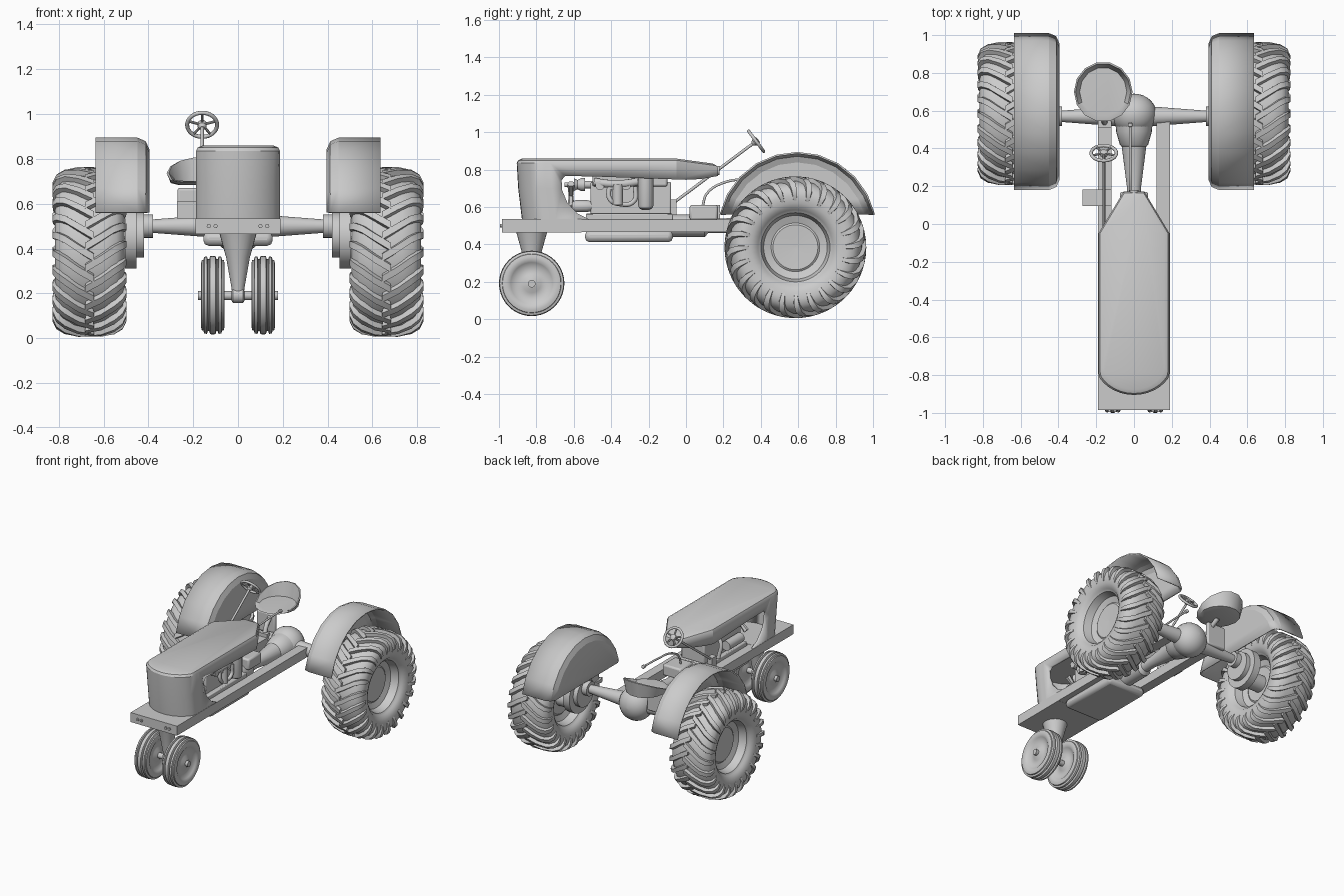
import bpy, bmesh
from math import pi, cos, sin, radians
from mathutils import Vector

if "Cube" in bpy.data.objects:
    bpy.data.objects.remove(bpy.data.objects["Cube"])


def add(name, verts, faces, mirror=False, angle=35):
    bm = bmesh.new()
    vs = [bm.verts.new(v) for v in verts]
    for f in faces:
        bm.faces.new([vs[i] for i in f])
    bmesh.ops.remove_doubles(bm, verts=bm.verts, dist=1e-5)
    bmesh.ops.recalc_face_normals(bm, faces=bm.faces)
    me = bpy.data.meshes.new(name)
    bm.to_mesh(me)
    bm.free()
    ob = bpy.data.objects.new(name, me)
    bpy.context.collection.objects.link(ob)
    shade(ob, angle)
    if mirror:
        ob.modifiers.new("mirror", 'MIRROR').use_mirror_merge = False
    return ob


def shade(ob, angle=35):
    bpy.ops.object.select_all(action='DESELECT')
    ob.select_set(True)
    bpy.context.view_layer.objects.active = ob
    bpy.ops.object.shade_smooth_by_angle(angle=radians(angle))


def loft(name, rings, closed=False, **kw):
    """Skin equal-length rings; caps at both ends, or joined end to start."""
    n, m = len(rings[0]), len(rings)
    faces = [(i * n + j, i * n + (j + 1) % n, (i + 1) % m * n + (j + 1) % n, (i + 1) % m * n + j)
             for i in range(m if closed else m - 1) for j in range(n)]
    if not closed:
        faces += [tuple(range(n)), tuple(range((m - 1) * n, m * n))]
    return add(name, [v for r in rings for v in r], faces, **kw)


def lathe(name, loc, axis, prof, seg=32, closed=False, **kw):
    """Spin (height, radius) points about an axis through loc."""
    q = Vector(axis).to_track_quat('Z', 'Y')
    rings = [[Vector(loc) + q @ Vector((max(r, 1e-3) * cos(2 * pi * k / seg), max(r, 1e-3) * sin(2 * pi * k / seg), h))
              for k in range(seg)] for h, r in prof]
    return loft(name, rings, closed, **kw)


def box(name, x, y, z, bevel=0, **kw):
    rings = [[(x[0], y[0], c), (x[1], y[0], c), (x[1], y[1], c), (x[0], y[1], c)] for c in z]
    ob = loft(name, rings, **kw)
    if bevel:
        b = ob.modifiers.new("bevel", 'BEVEL')
        b.width, b.segments = bevel, 2
    return ob


def rod(name, a, b, r, r2=None, seg=16, **kw):
    d = Vector(b) - Vector(a)
    return lathe(name, a, d, [(0, r), (d.length, r if r2 is None else r2)], seg, **kw)


def tube(name, pts, r):
    cu = bpy.data.curves.new(name, 'CURVE')
    cu.dimensions, cu.bevel_depth, cu.bevel_resolution = '3D', r, 3
    cu.use_fill_caps = True
    sp = cu.splines.new('BEZIER')
    sp.bezier_points.add(len(pts) - 1)
    for p, c in zip(sp.bezier_points, pts):
        p.co = c
        p.handle_left_type = p.handle_right_type = 'AUTO'
    ob = bpy.data.objects.new(name, cu)
    bpy.context.collection.objects.link(ob)
    bpy.ops.object.select_all(action='DESELECT')
    ob.select_set(True)
    bpy.context.view_layer.objects.active = ob
    bpy.ops.object.convert(target='MESH')
    shade(bpy.context.object, 50)


def cut(ob, cutter):
    m = ob.modifiers.new("cut", 'BOOLEAN')
    m.object, m.solver = cutter, 'EXACT'
    cutter.hide_render = True
    cutter.hide_viewport = True


# rear tyres with rims
WX, WY, WZ = 0.6625, 0.585, 0.385
half = [(0.0, .357), (.07, .354), (.12, .338), (.148, .31), (.155, .275), (.148, .235), (.135, .207),
        (.125, .2), (.115, .185), (.06, .17), (.045, .13), (.052, .12), (.045, 0)]
prof = [(-h, r) for h, r in reversed(half[1:])] + half
lathe("rear_wheel", (WX, WY, WZ), (1, 0, 0), prof, 48, mirror=True)

# curved chevron tread lugs
path = [(-.02, .378, .20, .05), (.05, .379, .09, .05), (.11, .368, -.02, .05), (.148, .345, -.08, .052),
        (.165, .31, -.11, .05), (.163, .275, -.12, .042), (.152, .25, -.12, .035)]
verts, faces = [], []
N = 24
for side in (-1, 1):
    for i in range(N):
        a0 = 2 * pi * (i + (.5 if side > 0 else 0)) / N
        s = len(verts)
        for x, r, p, w in path:
            bx, br = x * .82, .25 + (r - .25) * .7
            for xx, rr, ww in ((bx, br, w * 1.25), (x, r, w * .9), (x, r, -w * .9), (bx, br, -w * 1.25)):
                a = a0 + p + ww
                verts.append((WX + side * xx, WY + rr * cos(a), WZ + rr * sin(a)))
        m = len(path)
        for k in range(m - 1):
            for j in range(4):
                faces.append((s + k * 4 + j, s + k * 4 + (j + 1) % 4, s + k * 4 + 4 + (j + 1) % 4, s + k * 4 + 4 + j))
        faces += [(s, s + 1, s + 2, s + 3), tuple(s + m * 4 - 4 + j for j in range(4))]
add("tyre_lugs", verts, faces, mirror=True, angle=40)

# fenders: faceted arch with rounded inner edge and filled inner wall
rows = []
for x, r in ((.635, .42), (.45, .42), (.415, .405), (.4, .37)):
    t0 = math_a = 0.2155
    row = []
    for k in range(11):
        a = t0 + (pi - 2 * t0) * k / 10
        row.append((x, .595 + r * cos(a), max(.56, .47 + r * sin(a))))
    row[0], row[-1] = (x, row[0][1], .56), (x, row[-1][1], .56)
    rows.append(row)
faces = [(i * 11 + j, i * 11 + j + 1, i * 11 + 12 + j, i * 11 + 11 + j) for i in range(3) for j in range(10)]
faces.append(tuple(range(33, 44)))
f = add("fender", [v for r in rows for v in r], faces, mirror=True, angle=20)
sol = f.modifiers.new("sheet", 'SOLIDIFY')
sol.thickness, sol.offset = .01, 0

# rear axle, drop housings and transmission
lathe("axle_housing", (0, .57, .5), (1, 0, 0), [(.05, .055), (.12, .05), (.38, .03), (.38, .052), (.43, .052)], 24, mirror=True)
rod("drop_housing_inner", (.42, .575, .46), (.455, .575, .46), .10, seg=24, mirror=True)
rod("drop_housing_outer", (.452, .58, .45), (.505, .58, .45), .14, seg=24, mirror=True)
rod("wheel_shaft", (.5, WY, WZ), (.64, WY, WZ), .06, seg=24, mirror=True)
lathe("differential", (0, .58, .5), (0, 1, 0), [(.11 * sin(t), .12 * cos(t)) for t in [pi * (k / 14 - .5) for k in range(15)]], 28)
lathe("transmission", (0, 0, .5), (0, 1, 0),
      [(-.1, .06), (.1, .06), (.12, .038), (.2, .038), (.41, .065), (.42, .075), (.49, .095), (.56, .1)], 24)

# frame
box("front_plate", (-.19, .19), (-.985, -.56), (.465, .535))
box("frame_rail", (.12, .19), (-.57, .545), (.466, .534), mirror=True)
box("oil_pan", (-.155, .155), (-.54, -.07), (.412, .475), .025)
for x in (-.13, -.1, .1, .13):
    rod("front_bolt", (x, -.995, .5), (x, -.98, .5), .01, seg=6)

# front pedestal, axle and twin wheels
lathe("front_pedestal", (0, -.825, 0), (0, 0, 1), [(.2, .026), (.23, .03), (.36, .053), (.475, .085)], 28)
lathe("front_hub", (0, -.825, .19), (1, 0, 0), [(-.178, .02), (-.03, .02), (-.022, .034), (.022, .034), (.03, .02), (.178, .02)], 20)
hf = [(0, .175), (.012, .174), (.016, .161), (.022, .161), (.026, .173), (.038, .171), (.042, .158), (.049, .156),
      (.053, .14), (.05, .12), (.044, .112), (.04, .105), (.03, .085), (.032, .05), (.045, .03), (.045, 0)]
lathe("front_wheel", (.1125, -.825, .192), (1, 0, 0), [(-h, r) for h, r in reversed(hf[1:])] + hf, 40, mirror=True)


# hood: rounded nose, tapered tail, sides cut open around the engine
def outline(z, inset=0, shift=0, drop=.03):
    w = .188 - inset
    front, tail = -.905 + inset + shift, .172 - inset
    pts = [(w * cos(pi + pi * k / 18), front + .18 - .18 * abs(sin(pi + pi * k / 18)) ** 1.0) for k in range(19)]
    if shift:
        pts = [(x * .97, y) for x, y in pts]
    pts += [(w, -.05), (.055 - inset / 2, tail), (-.055 + inset / 2, tail), (-w, -.05)]
    # flatten the nose toward a squarer plan
    pts = [(max(-w, min(w, x * 1.12)) if y < -.5 else x, y) for x, y in pts]
    return [(x, y, z - drop * max(0, (y + .05) / .22)) for x, y in pts]


hood = loft("hood", [outline(.532, 0, .028, 0), outline(.70, 0, .008, 0), outline(.835), outline(.85, .008), outline(.859, .028)], angle=30)
hollow = loft("hood_hollow", [outline(.50, .016, .028, 0), outline(.835, .016)])
side = [(-.50, .5), (-.515, .533), (-.58, .565), (-.635, .625), (-.662, .69), (-.665, .745), (-.645, .766),
        (-.5, .764), (0, .746), (.08, .75), (.17, .766), (.3, .77), (.3, .5)]
opening = loft("hood_opening", [[(x, y, z) for y, z in side] for x in (-.4, .4)])
cut(hood, hollow)
cut(hood, opening)
rod("dash_gauge", (0, .165, .795), (0, .18, .795), .024, seg=20)

# engine with manifold, carburettor, canister and pulleys
box("engine_base", (-.125, .125), (-.535, -.07), (.53, .565), .006)
box("engine_block", (-.095, .095), (-.51, -.08), (.56, .735), .008)
box("engine_head", (-.105, .105), (-.5, -.1), (.71, .80), .01)
lathe("oil_canister", (.135, -.215, 0), (0, 0, 1), [(.585, .02), (.595, .036), (.61, .041), (.77, .041)], 20)
tube("exhaust_manifold", [(.125, -.49, .735), (.135, -.42, .725), (.135, -.33, .725), (.125, -.26, .735)], .022)
tube("intake_pipe", [(.135, -.41, .72), (.14, -.405, .64), (.14, -.36, .618), (.14, -.28, .63), (.14, -.27, .71)], .013)
rod("carburettor", (.14, -.365, .61), (.14, -.365, .72), .028)
for y in (-.46, -.39, -.32):
    rod("manifold_port", (.08, y, .715), (.15, y, .715), .024)
lathe("fan_pulley", (0, 0, .72), (0, 1, 0), [(-.65, .012), (-.6, .012), (-.6, .035), (-.58, .025), (-.56, .035), (-.54, .035), (-.54, .02), (-.5, .02)], 20)
lathe("crank_pulley", (.07, 0, .605), (0, 1, 0), [(-.61, .02), (-.59, .032), (-.53, .032), (-.5, .025)], 20)
for k in range(4):
    a = pi / 4 + k * pi / 2
    rod("fan_blade", (0, -.615, .66), (.09 * cos(a), -.615, .66 + .09 * sin(a)), .012, .02, seg=6)
rod("generator", (-.13, -.45, .63), (-.13, -.28, .63), .035, seg=20)
tube("left_pipe", [(-.1, -.2, .72), (-.14, -.2, .7), (-.14, -.18, .58)], .014)

# gearbox top and shift lever
box("gear_cover", (-.075, .075), (.02, .17), (.53, .612), .012)
tube("gear_lever", [(-.02, .09, .61), (-.02, .11, .67), (-.02, .2, .73), (-.02, .36, .75), (-.02, .52, .755)], .007)
lathe("lever_knob", (-.02, .525, .755), (0, 1, 0), [(-.014, .004), (-.008, .013), (.008, .013), (.014, .004)], 12)
box("step_box", (-.272, -.12), (.095, .182), (.535, .61))

# steering column and wheel
S0, S1 = Vector((-.16, -.07, .62)), Vector((-.16, .375, .952))
rod("steering_column", S0, S1, .008)
ax = (S1 - S0).normalized()
lathe("steering_rim", S1, ax, [(.009 * sin(2 * pi * k / 10), .067 + .009 * cos(2 * pi * k / 10)) for k in range(10)], 32, closed=True, angle=60)
lathe("steering_hub", S1, ax, [(-.025, .01), (-.012, .02), (.01, .02), (.014, .008)], 16)
up = Vector((1, 0, 0)).cross(ax)
for k in range(5):
    a = pi / 2 + 2 * pi * k / 5
    rod("steering_spoke", S1, S1 + .066 * (Vector((1, 0, 0)) * cos(a) + up * sin(a)), .006, seg=8)
box("column_bracket", (-.18, -.14), (-.1, -.05), (.53, .64))

# bucket seat, higher at the back, on its support
def seat_ring(r, lift, z):
    out = []
    for k in range(14):
        a = 2 * pi * k / 14
        rise = max(0, .35 + .65 * sin(a))
        out.append((-.163 + r * cos(a), .70 + r * 1.03 * sin(a), z + lift * rise))
    return out


loft("seat", [seat_ring(.1, 0, .683), seat_ring(.137, 0, .692), seat_ring(.155, .108, .698),
              seat_ring(.146, .108, .7), seat_ring(.125, 0, .702)], angle=40)
tube("seat_spring", [(-.155, .53, .54), (-.16, .57, .61), (-.163, .68, .685)], .016)
box("seat_bracket", (-.19, -.12), (.51, .545), (.53, .56))
box("seat_support", (-.27, -.12), (.6, .63), (.5, .67), .01)
